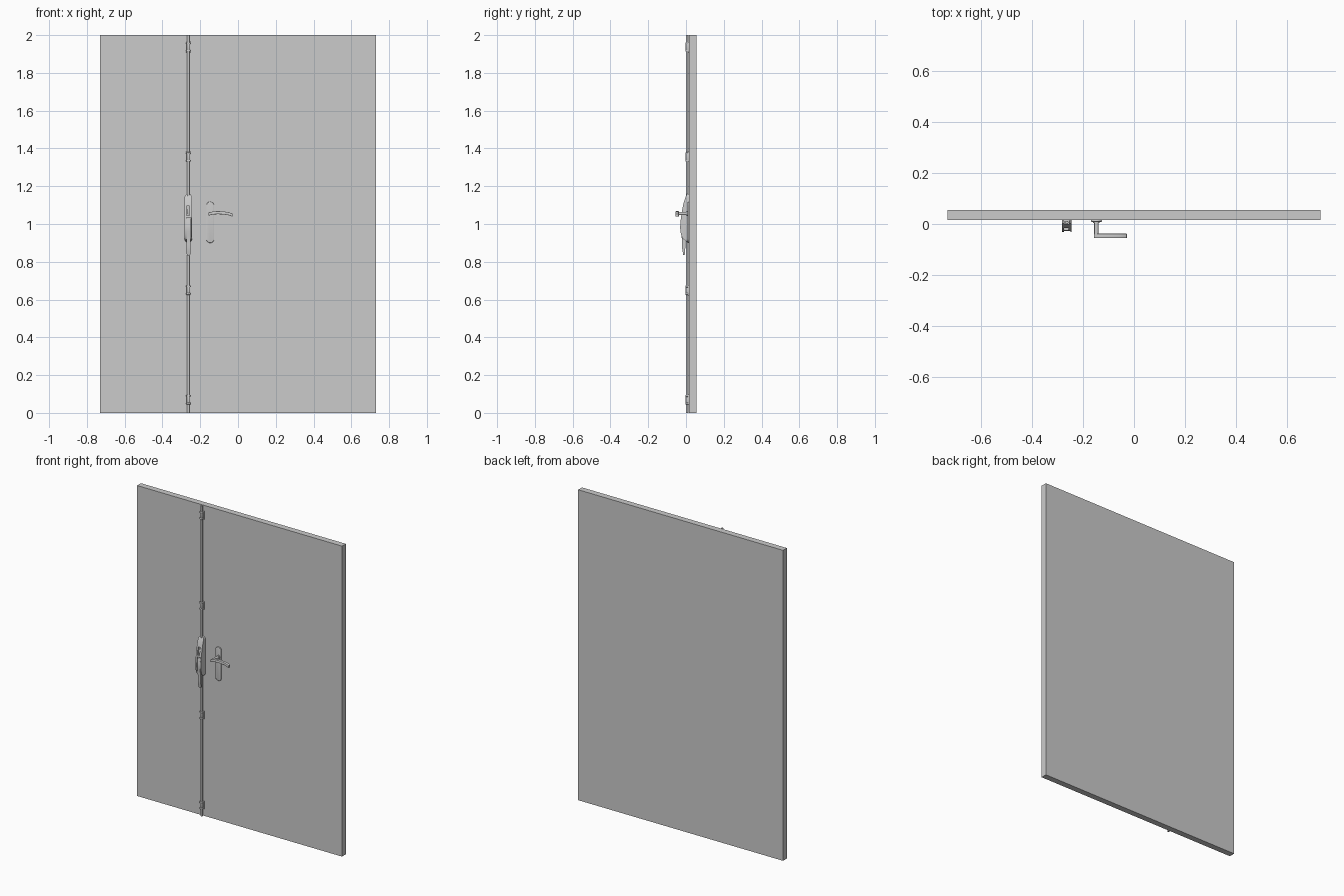
import bpy, bmesh, math
from mathutils import Vector

if "Cube" in bpy.data.objects:
    bpy.data.objects.remove(bpy.data.objects["Cube"])

FACE = 0.016      # y of the door's front surface
ROD_X = -0.263    # line of the vertical bolt rod
PLATE_X = -0.147  # centre of the handle plate


def activate(ob):
    bpy.ops.object.select_all(action='DESELECT')
    ob.select_set(True)
    bpy.context.view_layer.objects.active = ob


def smooth(ob, angle=35):
    activate(ob)
    bpy.ops.object.shade_smooth_by_angle(angle=math.radians(angle))
    return ob


def modify(ob, kind, **settings):
    activate(ob)
    mod = ob.modifiers.new(kind.title(), kind)
    for key, value in settings.items():
        setattr(mod, key, value)
    bpy.ops.object.modifier_apply(modifier=mod.name)


def bevel(ob, width, segments=3):
    modify(ob, 'BEVEL', width=width, segments=segments,
           limit_method='ANGLE', angle_limit=math.radians(40))


def boolean(ob, cutter, operation):
    modify(ob, 'BOOLEAN', object=cutter, operation=operation, solver='EXACT')
    bpy.data.objects.remove(cutter)


def box(name, x, y, z):
    bpy.ops.mesh.primitive_cube_add(size=1)
    ob = bpy.context.object
    ob.name = name
    for v in ob.data.vertices:
        v.co = [lo + (c + 0.5) * (hi - lo) for c, (lo, hi) in zip(v.co, (x, y, z))]
    return ob


def cylinder(name, start, end, radius, sides=24):
    start, end = Vector(start), Vector(end)
    axis = end - start
    bpy.ops.mesh.primitive_cylinder_add(
        vertices=sides, radius=radius, depth=axis.length, location=(start + end) / 2,
        rotation=axis.to_track_quat('Z', 'Y').to_euler())
    ob = bpy.context.object
    ob.name = name
    return smooth(ob)


def prism(name, points, offset):
    """Extrude a closed 3D outline along an offset vector."""
    bm = bmesh.new()
    face = bm.faces.new([bm.verts.new(p) for p in points])
    out = bmesh.ops.extrude_face_region(bm, geom=[face])
    bmesh.ops.translate(bm, vec=offset,
                        verts=[g for g in out['geom'] if isinstance(g, bmesh.types.BMVert)])
    bmesh.ops.recalc_face_normals(bm, faces=bm.faces)
    me = bpy.data.meshes.new(name)
    bm.to_mesh(me)
    bm.free()
    ob = bpy.data.objects.new(name, me)
    bpy.context.collection.objects.link(ob)
    return ob


def rounded_prism(name, cx, half, z0, z1, y0, y1, steps=12):
    """Upright slab with half-round top and bottom ends."""
    pts = []
    for cz, base in ((z1 - half, 0), (z0 + half, math.pi)):
        for i in range(steps + 1):
            a = base + math.pi * i / steps
            pts.append((cx + half * math.cos(a), y0, cz + half * math.sin(a)))
    return prism(name, pts, (0, y1 - y0, 0))


def spline(points, steps=6):
    """Smooth open polyline through 2D points."""
    p = [points[0]] + points + [points[-1]]
    out = []
    for a, b, c, d in zip(p, p[1:], p[2:], p[3:]):
        for i in range(steps):
            t = i / steps
            out.append(tuple(0.5 * (2 * q + (r - o) * t + (2 * o - 5 * q + 4 * r - s) * t * t
                                    + (3 * q - o - 3 * r + s) * t ** 3)
                             for o, q, r, s in zip(a, b, c, d)))
    return out + [points[-1]]


# Door leaf
box("door_leaf", (-0.73, 0.73), (FACE, 0.055), (0, 2))

# Vertical bolt rod, upper and lower halves meeting inside the lock case
cylinder("upper_rod", (ROD_X, 0.006, 1.1), (ROD_X, 0.006, 2), 0.0065)
cylinder("lower_rod", (ROD_X, 0.006, 0), (ROD_X, 0.006, 0.95), 0.0065)

# Rod guides: a backplate, a slim sleeve and two end bands
for i, z in enumerate((0.07, 0.65, 1.355, 1.937)):
    plate = box(f"guide_plate_{i}", (ROD_X - 0.0125, ROD_X + 0.0125),
                (0.01, FACE), (z - 0.028, z + 0.028))
    bevel(plate, 0.002, 2)
    smooth(plate)
    sleeve = box(f"guide_sleeve_{i}", (ROD_X - 0.009, ROD_X + 0.009),
                 (-0.002, FACE), (z - 0.018, z + 0.018))
    bevel(sleeve, 0.003)
    smooth(sleeve)
    for side in (-1, 1):
        band = box(f"guide_band_{i}", (ROD_X - 0.0115, ROD_X + 0.0115), (-0.003, FACE),
                   (z + side * 0.02 - 0.005, z + side * 0.02 + 0.005))
        bevel(band, 0.003)
        smooth(band)

# Lock case: bulging side profile trimmed by a rounded front outline
front = spline([(0.004, 1.158), (-0.010, 1.12), (-0.023, 1.06), (-0.030, 1.0),
                (-0.029, 0.96), (-0.018, 0.925), (0.002, 0.908)])
profile = [(FACE, 1.16)] + front + [(FACE, 0.902)]
case = prism("lock_case", [(ROD_X - 0.03, y, z) for y, z in profile], (0.06, 0, 0))
trim = rounded_prism("case_trim", ROD_X, 0.0195, 0.902, 1.16, -0.1, FACE)
boolean(case, trim, 'INTERSECT')
# Window and lever channel in the case front
boolean(case, box("window_cut", (ROD_X - 0.010, ROD_X + 0.006), (-0.1, -0.006),
                  (1.045, 1.095)), 'DIFFERENCE')
boolean(case, box("channel_cut", (ROD_X - 0.010, ROD_X + 0.0145), (-0.1, -0.012),
                  (0.85, 1.035)), 'DIFFERENCE')
smooth(case)

# Latch block in the window
latch = box("latch_block", (ROD_X - 0.008, ROD_X + 0.004), (-0.014, 0), (1.05, 1.08))
bevel(latch, 0.002, 2)
smooth(latch)

# Pull lever: curved strap from the channel down to a rounded grip
outer = spline([(-0.020, 1.03), (-0.027, 0.98), (-0.022, 0.92), (-0.020, 0.87), (-0.014, 0.834)])
inner = spline([(-0.007, 0.836), (-0.004, 0.87), (-0.004, 0.92), (-0.008, 0.98), (-0.008, 1.03)])
lever = prism("pull_lever", [(ROD_X - 0.0085, y, z) for y, z in outer + inner], (0.0195, 0, 0))
boolean(lever, rounded_prism("lever_trim", ROD_X + 0.001, 0.0095, 0.832, 1.05, -0.1, 0.1),
        'INTERSECT')
smooth(lever)

# Handle plate with rounded ends
plate = rounded_prism("handle_plate", PLATE_X, 0.021, 0.90, 1.118, 0.008, FACE)
bevel(plate, 0.003)
smooth(plate)

# Spindle collar and neck
cylinder("handle_collar", (PLATE_X, 0.003, 1.055), (PLATE_X, 0.01, 1.055), 0.013)
cylinder("handle_neck", (PLATE_X, -0.046, 1.055), (PLATE_X, 0.012, 1.055), 0.0085)

# Lever handle: gently arched bar swept in front of the plate
arch = spline([(-0.157, 1.052), (-0.125, 1.059), (-0.085, 1.059), (-0.05, 1.054), (-0.028, 1.046)])
upper = [(x, -0.055, z + 0.008) for x, z in arch]
lower = [(x, -0.055, z - 0.008) for x, z in reversed(arch)]
grip = prism("lever_handle", upper + lower, (0, 0.017, 0))
bevel(grip, 0.005)
smooth(grip)
